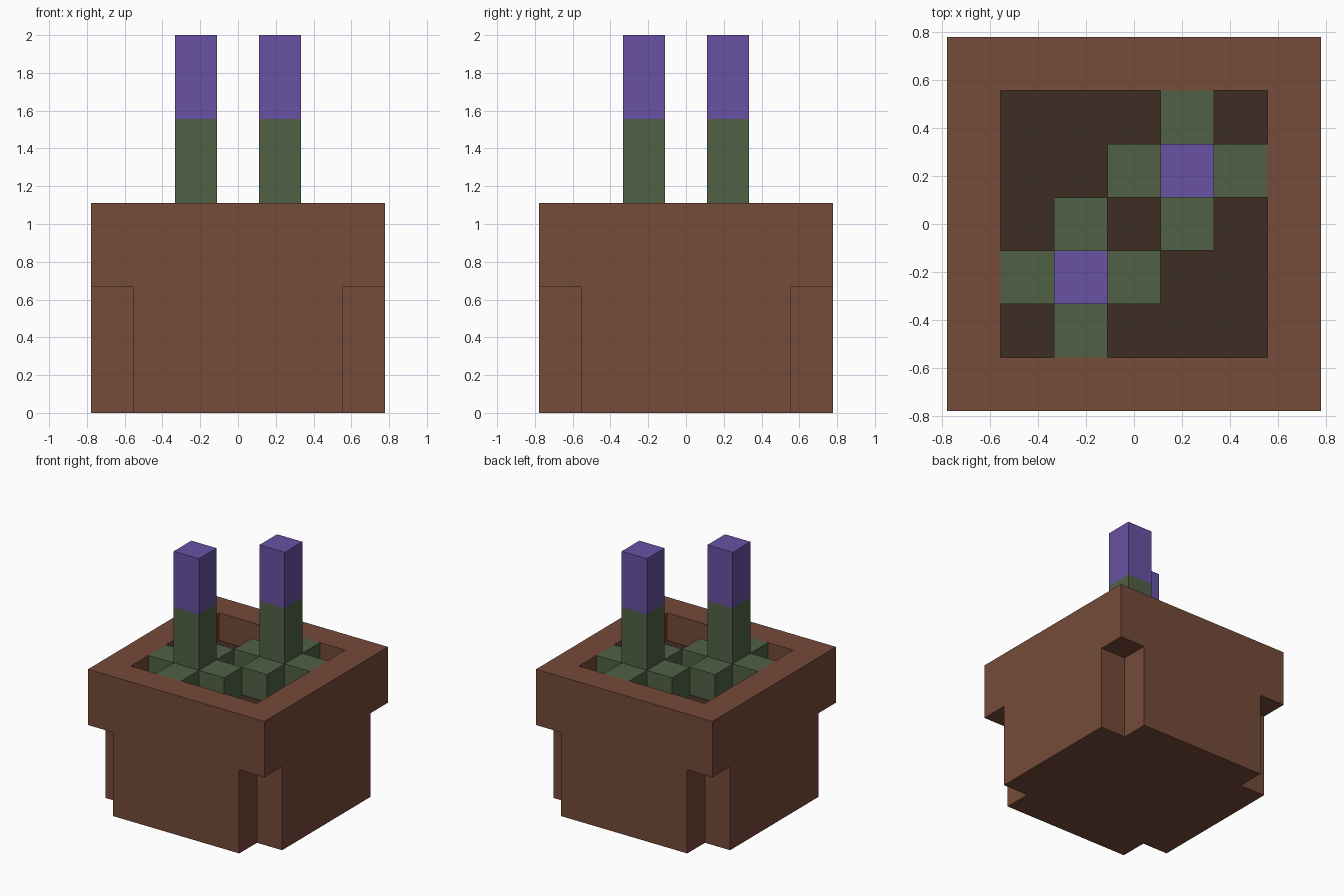
import bpy
import bmesh
from mathutils import Vector

U = 2 / 9  # one block

cube = bpy.data.objects.get("Cube")
if cube:
    bpy.data.objects.remove(cube, do_unlink=True)


def material(name, rgb):
    mat = bpy.data.materials.new(name)
    mat.use_nodes = True
    mat.diffuse_color = (*rgb, 1)
    mat.node_tree.nodes["Principled BSDF"].inputs["Base Color"].default_value = (*rgb, 1)
    return mat


terracotta = material("terracotta", (0.178, 0.069, 0.041))
earth = material("dark_earth", (0.047, 0.026, 0.017))
green = material("leaf_green", (0.080, 0.119, 0.060))
purple = material("petal_purple", (0.138, 0.084, 0.366))


def prism(name, outline, bottom, top, mat, centre=(0, 0)):
    """Extrude an outline given in blocks from bottom to top."""
    bm = bmesh.new()
    offset = Vector((*centre, bottom))
    base = bm.faces.new([bm.verts.new((Vector((x, y, 0)) + offset) * U) for x, y in outline])
    grown = bmesh.ops.extrude_face_region(bm, geom=[base], use_keep_orig=True)
    raised = [g for g in grown["geom"] if isinstance(g, bmesh.types.BMVert)]
    bmesh.ops.translate(bm, verts=raised, vec=(0, 0, (top - bottom) * U))
    bmesh.ops.recalc_face_normals(bm, faces=bm.faces[:])
    mesh = bpy.data.meshes.new(name)
    bm.to_mesh(mesh)
    bm.free()
    mesh.materials.append(mat)
    obj = bpy.data.objects.new(name, mesh)
    bpy.context.collection.objects.link(obj)
    return obj


def square(half):
    return [(-half, -half), (half, -half), (half, half), (-half, half)]


def cross(inner, outer):
    """Plus-shaped outline, one arm after another around the centre."""
    points = []
    x, y = 1, 0
    for _ in range(4):
        for side, reach in ((-inner, outer), (inner, outer), (inner, inner)):
            points.append((x * reach - y * side, y * reach + x * side))
        x, y = -y, x
    return points


# Pot: a block hollowed at the top and notched at its lower corners
pot = prism("pot", square(3.5), 0, 5, terracotta)
cutters = [prism("cavity_cutter", square(2.5), 4, 6, terracotta)]
for sx in (-1, 1):
    for sy in (-1, 1):
        cutters.append(prism("corner_cutter", square(1), -1, 3, terracotta,
                             (sx * 3.5, sy * 3.5)))

for cutter in cutters:
    # Each corner cutter reaches one block inwards
    cutter.hide_render = True
    cut = pot.modifiers.new(cutter.name, "BOOLEAN")
    cut.operation = "DIFFERENCE"
    cut.solver = "EXACT"
    cut.object = cutter

# Bake the cuts and discard the cutters
bpy.context.view_layer.update()
evaluated = pot.evaluated_get(bpy.context.evaluated_depsgraph_get())
carved = bpy.data.meshes.new_from_object(evaluated)
pot.modifiers.clear()
pot.data = carved
for cutter in cutters:
    bpy.data.objects.remove(cutter, do_unlink=True)

# Soil: the floor of the hollow is a thin plate of earth
prism("soil", square(2.5), 4, 4.01, earth)

# Two plants: leaves in a cross, a stem and a flower
for side, s in (("right", -1), ("left", 1)):
    prism(side + "_leaves", cross(0.5, 1.5), 4, 5, green, (s, s))
    prism(side + "_stem", square(0.5), 5, 7, green, (s, s))
    prism(side + "_flower", square(0.5), 7, 9, purple, (s, s))
